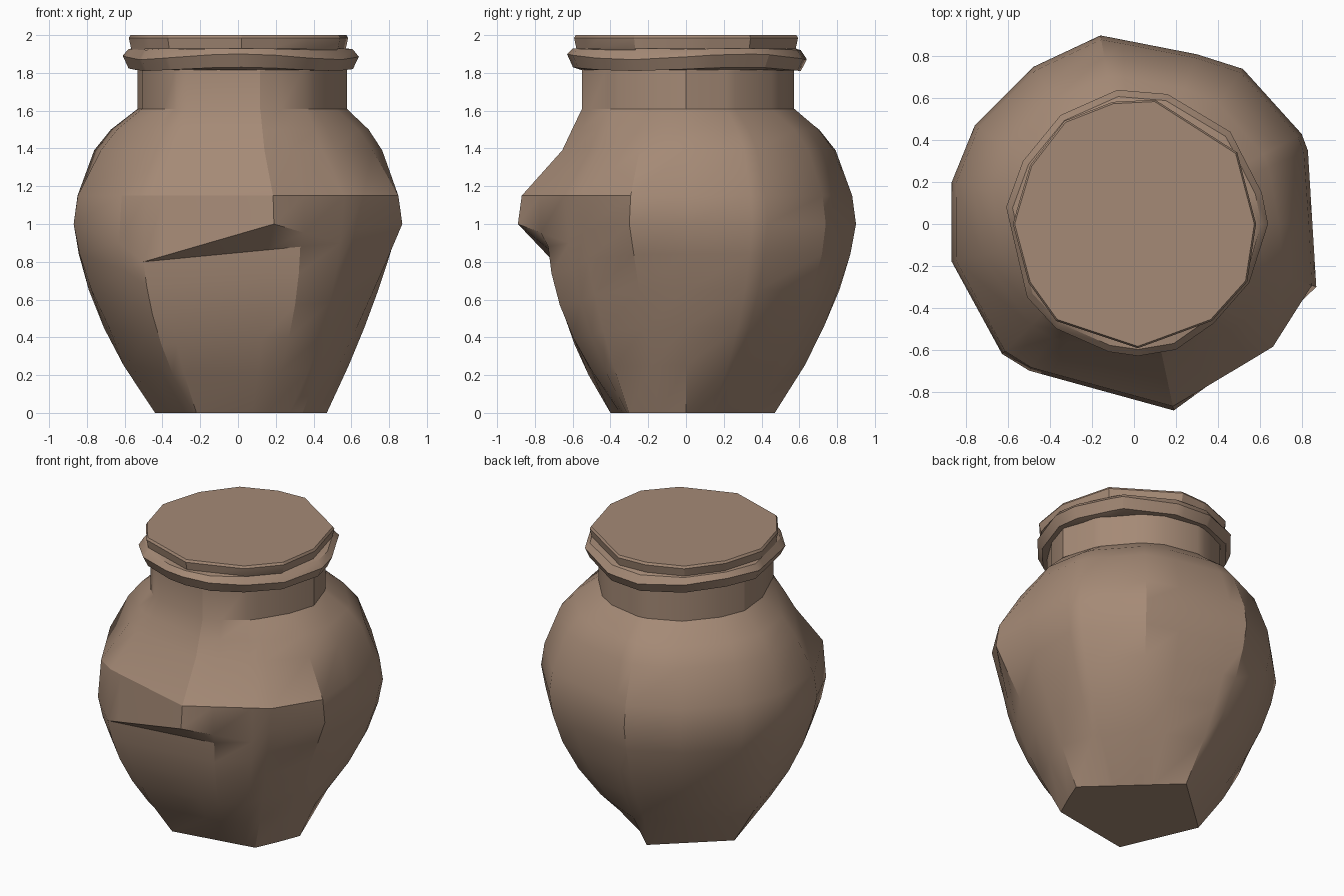
import bpy, bmesh, math
from mathutils import Vector

cube = bpy.data.objects.get("Cube")
if cube:
    bpy.data.objects.remove(cube)

clay = bpy.data.materials.new("brown_clay")
clay.use_nodes = True
clay.diffuse_color = (0.376, 0.254, 0.181, 1)
clay.node_tree.nodes["Principled BSDF"].inputs["Base Color"].default_value = clay.diffuse_color

# Chipped outlines seen from above, from foot to rim
BACK = [(.83, .35), (.8, .43), (.52, .74), (.3, .81), (-.16, .9), (-.48, .75),
        (-.76, .47), (-.87, .2), (-.87, -.18), (-.63, -.62), (-.5, -.7)]
PEAK = (.19, -.89)
FOOT = [(.35, -.3), (.47, 0), (-.03, .47), (-.44, .1), (-.22, -.4)]
LOWER = BACK + [(.33, -.73), (.54, -.62), (.87, -.3)]
LIP = BACK + [PEAK, (.54, -.62), (.87, -.3)]
BELLY = BACK + [PEAK, (.68, -.6), (.87, -.3)]
COLLAR = [(.64, 0), (.61, .15), (.46, .44), (.16, .62), (-.08, .64), (-.35, .52), (-.53, .3),
          (-.61, .08), (-.51, -.35), (-.37, -.5), (-.12, -.61), (.02, -.63), (.2, -.6),
          (.4, -.46), (.55, -.28)]
RIM = [(.58, 0), (.49, .34), (.1, .59), (-.1, .58), (-.33, .49), (-.5, .27), (-.575, 0),
       (-.5, -.28), (-.37, -.46), (.02, -.59), (.37, -.46), (.55, -.26)]


def angle_of(p):
    return math.atan2(p[1], p[0]) % math.tau


def columns(*outlines):
    """Angles that follow every corner of the given outlines."""
    found = []
    for a in sorted(angle_of(p) for outline in outlines for p in outline):
        if not found or a - found[-1] > 0.04:
            found.append(a)
    return found


def on_outline(outline, angle):
    """Point where a ray from the centre meets the outline."""
    ray = Vector((math.cos(angle), math.sin(angle)))
    for i, p in enumerate(outline):
        a, b = Vector(outline[i - 1]), Vector(p)
        edge = b - a
        den = ray.cross(edge)
        if abs(den) < 1e-9:
            continue
        dist, along = a.cross(edge) / den, a.cross(ray) / den
        if dist > 0 and -1e-5 <= along <= 1 + 1e-5:
            return ray * dist
    return ray * 0.5


def loft(name, rings):
    """Skin a stack of equal rings, cap both ends and weld shared corners."""
    bm = bmesh.new()
    loops = [[bm.verts.new(p) for p in ring] for ring in rings]
    n = len(loops[0])
    for low, high in zip(loops, loops[1:]):
        for i in range(n):
            j = (i + 1) % n
            bm.faces.new((low[i], low[j], high[j], high[i]))
    bm.faces.new(loops[0][::-1])
    bm.faces.new(loops[-1])
    bmesh.ops.remove_doubles(bm, verts=bm.verts, dist=0.002)
    bmesh.ops.recalc_face_normals(bm, faces=bm.faces)
    mesh = bpy.data.meshes.new(name)
    bm.to_mesh(mesh)
    bm.free()
    mesh.materials.append(clay)
    obj = bpy.data.objects.new(name, mesh)
    bpy.context.collection.objects.link(obj)
    bpy.ops.object.select_all(action='DESELECT')
    obj.select_set(True)
    bpy.context.view_layer.objects.active = obj
    bpy.ops.object.shade_smooth_by_angle(angle=math.radians(28))


def break_height(p, peak):
    """Height of the broken edge round the belly, lowest at the front."""
    if p.y > 0:
        return 1
    if p.x < -.5:
        return min(1, .8 + .77 * (-.5 - p.x))
    if p.x > .55:
        return min(1, .9 + p.x - .55)
    if peak:
        return 1 - .29 * abs(p.x - PEAK[0])
    return .8 + .096 * (p.x + .5)


def bulge(angle):
    """How far the lower wall swells: flat on the chipped right side, fuller behind it."""
    chip = abs((angle + .35 + math.pi) % math.tau - math.pi)
    flat = .17 * math.cos(2.5 * chip) if chip < .62 else 0
    return .18 - flat + .05 * max(0, math.cos(2 * (angle - .8)) * math.sin(angle))


angles = columns(BELLY, FOOT, LOWER)
foot, lower, lip, belly = ([on_outline(o, a) for a in angles] for o in (FOOT, LOWER, LIP, BELLY))
neck = [on_outline(COLLAR, a) * 0.9 for a in angles]

# Lower body: foot up to the broken edge
rings = []
for h in (0, .25, .45, .65, .84, 1):
    ring = []
    for a, f, b in zip(angles, foot, lower):
        p = f.lerp(b, h + 4 * h * (1 - h) * bulge(a))
        ring.append((p.x, p.y, h * break_height(b, False)))
    rings.append(ring)

# Overhanging lip at the front
rings.append([(p.x, p.y, break_height(p, True)) for p in lip])

# Shoulder and neck: the shoulder slopes in sooner at the front
for z, t, lean in ((1.15, .06, 0), (1.39, .32, .38), (1.5, .58, .27), (1.61, 1, 0), (1.84, 1, 0)):
    ring = []
    for a, b, n in zip(angles, belly, neck):
        p = b.lerp(n, t + lean * max(0, -math.sin(a)))
        ring.append((p.x, p.y, z))
    rings.append(ring)
loft("jar_body", rings)

# Rolled collar and flat closed top
rim_angles = columns(COLLAR, RIM)
rings = []
for z, outline, s, tilt in ((1.815, COLLAR, .88, 0), (1.82, COLLAR, .95, .01),
                            (1.885, COLLAR, 1, .015), (1.925, COLLAR, .95, .005),
                            (1.93, RIM, .985, 0), (1.985, RIM, 1.005, 0), (2, RIM, .99, 0)):
    ring = []
    for a in rim_angles:
        p = on_outline(outline, a) * s
        ring.append((p.x, p.y, z + tilt * math.sin(3 * a)))
    rings.append(ring)
loft("jar_rim", rings)
